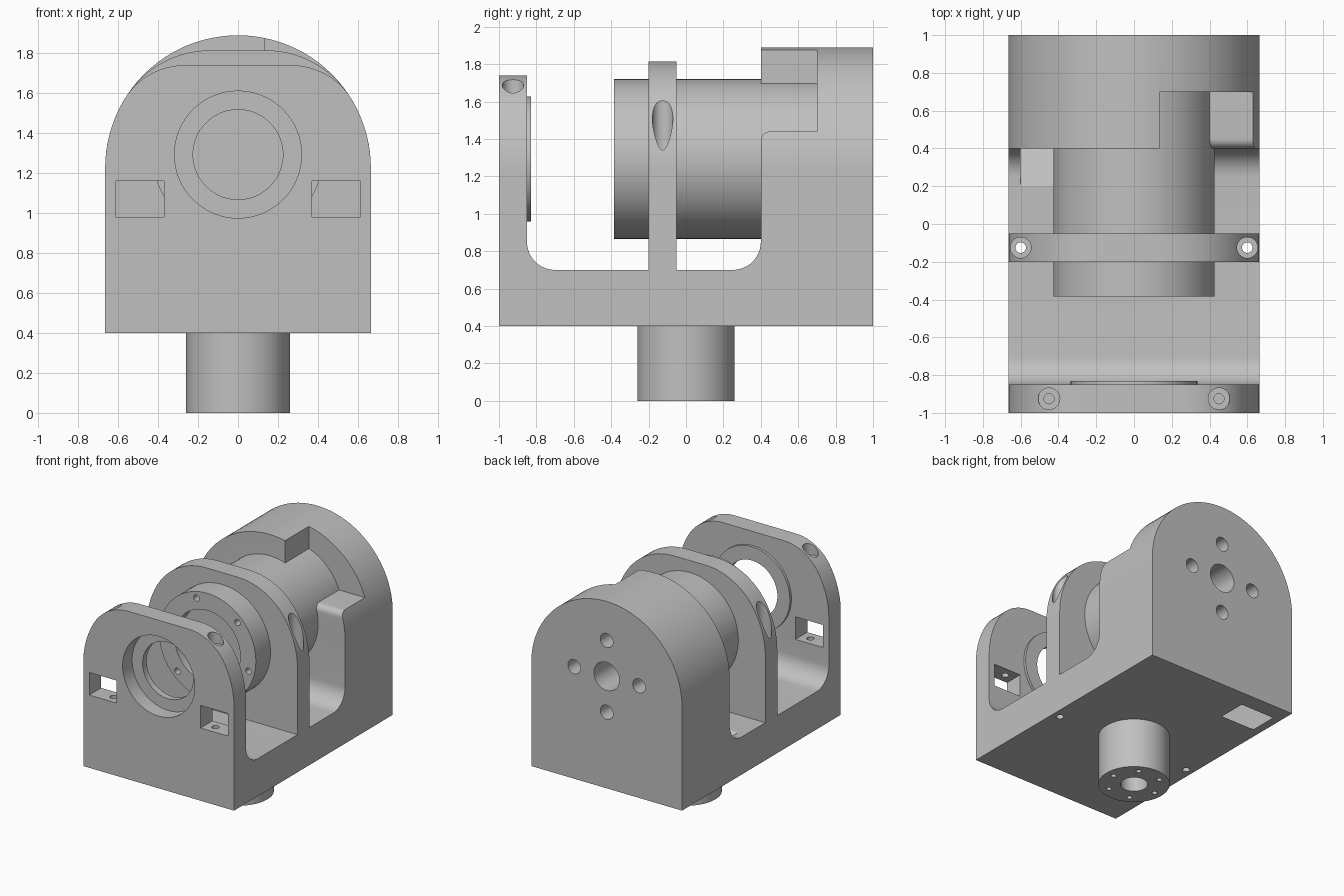
import bpy, bmesh
from math import sin, cos, pi, sqrt, atan2, radians

if "Cube" in bpy.data.objects:
    bpy.data.objects.remove(bpy.data.objects["Cube"], do_unlink=True)

GREY = (0.53, 0.53, 0.53, 1)
mat = bpy.data.materials.new("machined_grey")
mat.use_nodes = True
mat.diffuse_color = GREY
mat.node_tree.nodes["Principled BSDF"].inputs["Base Color"].default_value = GREY

W = 0.665          # half width, also the arch radius
BOTTOM = 0.4       # underside of the housing
FLOOR = 0.7        # floor of the open bays
ARCH_Z = 1.225     # centre of the arch
AXIS_Z = 1.293     # centre line of the barrel


def prism(name, points, axis, lo, hi):
    """Extrude a closed 2D profile along an axis."""
    def place(a, b, t):
        return {"x": (t, a, b), "y": (a, t, b), "z": (a, b, t)}[axis]
    bm = bmesh.new()
    face = bm.faces.new([bm.verts.new(place(a, b, lo)) for a, b in points])
    new = bmesh.ops.extrude_face_region(bm, geom=[face])["geom"]
    moved = [v for v in new if isinstance(v, bmesh.types.BMVert)]
    bmesh.ops.translate(bm, verts=moved, vec=place(0, 0, hi - lo))
    bmesh.ops.recalc_face_normals(bm, faces=bm.faces)
    mesh = bpy.data.meshes.new(name)
    bm.to_mesh(mesh)
    bm.free()
    mesh.materials.append(mat)
    obj = bpy.data.objects.new(name, mesh)
    bpy.context.scene.collection.objects.link(obj)
    return obj


def arc(cx, cy, r, start, end, n):
    return [(cx + r * cos(start + (end - start) * i / n),
             cy + r * sin(start + (end - start) * i / n)) for i in range(n + 1)]


def rod(name, centre, r, axis, lo, hi, n=64):
    return prism(name, arc(*centre, r, 0, 2 * pi, n)[:-1], axis, lo, hi)


def rect(a0, a1, b0, b1):
    return [(a0, b0), (a1, b0), (a1, b1), (a0, b1)]


def cut(obj, cutter):
    """Subtract the cutter, bake the result and discard the cutter."""
    mod = obj.modifiers.new("cut", "BOOLEAN")
    mod.operation, mod.solver, mod.object = "DIFFERENCE", "EXACT", cutter
    cutter.hide_render = True
    graph = bpy.context.evaluated_depsgraph_get()
    baked = bpy.data.meshes.new_from_object(obj.evaluated_get(graph))
    obj.modifiers.clear()
    obj.data = baked
    bpy.data.objects.remove(cutter, do_unlink=True)


def arch(cap=None, fillet=0):
    """Arched wall outline, optionally flattened at a height with soft corners."""
    if cap is None:
        top = arc(0, ARCH_Z, W, 0, pi, 48)
    else:
        h = cap - fillet - ARCH_Z
        cx = sqrt((W - fillet) ** 2 - h * h)
        a = atan2(h, cx)
        half = arc(0, ARCH_Z, W, 0, a, 10) + arc(cx, cap - fillet, fillet, a, pi / 2, 14)[1:]
        top = half + [(-x, z) for x, z in reversed(half)]
    return [(-W, BOTTOM), (W, BOTTOM)] + top


# Housing: front wall, middle support and rear block
front = prism("front_bracket", arch(1.74, 0.35), "y", -1, -0.2)
middle = prism("middle_support", arch(1.815, 0.5), "y", -0.2, -0.05)
rear = prism("rear_housing", arch(), "y", -0.05, 1)

# Open bays with rounded floor corners
R = 0.15
front_bay = arc(-0.85 + R, FLOOR + R, R, pi, 1.5 * pi, 12)
cut(front, prism("bay", front_bay + [(-0.1, FLOOR), (-0.1, 2.1), (-0.85, 2.1)], "x", -1, 1))
rear_bay = arc(0.4 - R, FLOOR + R, R, 1.5 * pi, 2 * pi, 12)
cut(rear, prism("bay", [(-0.2, FLOOR)] + rear_bay + [(0.4, 2.1), (-0.2, 2.1)], "x", -1, 1))

# Bearing seat and its rim on the front wall
rim = rod("bearing_rim", (0, AXIS_Z), 0.335, "y", -0.855, -0.83)
cut(front, rod("seat", (0, AXIS_Z), 0.318, "y", -1.1, -0.88))
for part in (front, rim):
    cut(part, rod("opening", (0, AXIS_Z), 0.225, "y", -1.1, -0.6))

# Nut windows and bolt holes on both sides
for s in (-1, 1):
    xs = sorted((s * 0.37, s * 0.612))
    cut(front, prism("window", rect(*xs, 0.98, 1.16), "y", -1.1, -0.7))
    cut(front, rod("bolt_head", (s * 0.45, -0.925), 0.057, "z", 1.62, 2, 32))
    cut(front, rod("bolt", (s * 0.45, -0.925), 0.027, "z", 0.88, 2, 24))
    cut(middle, rod("bolt_head", (s * 0.6, -0.125), 0.055, "z", 1.3, 2, 32))
    cut(middle, rod("bolt", (s * 0.6, -0.125), 0.028, "z", 0.3, 2, 24))

# Stepped notch in the rear block with a rounded front edge
notch = [(0.3, 1.39)] + arc(0.45, 1.39, 0.05, pi, pi / 2, 8) + [(0.7, 1.44), (0.7, 2), (0.3, 2)]
cut(rear, prism("notch", notch, "x", 0.135, 1))

# Sloping cable duct from the bay floor to the underside
duct = [(0.655, 0.39), (0.875, 0.39), (0.4, 0.85), (0.2, 0.85), (0.2, FLOOR)]
cut(rear, prism("duct", duct, "x", -0.6, -0.3))

# Mounting holes in the back face
cut(rear, rod("shaft_hole", (0, AXIS_Z), 0.112, "y", 0.6, 1.1, 40))
for i in range(4):
    a = i * pi / 2
    pos = (0.286 * cos(a), AXIS_Z + 0.286 * sin(a))
    cut(rear, rod("mount_hole", pos, 0.056, "y", 0.8, 1.1, 28))

# Barrel with recessed end and ring of screw holes
barrel = rod("barrel", (0, AXIS_Z), 0.427, "y", -0.385, 0.58, 72)
barrel_tail = rod("barrel_tail", (0, AXIS_Z), 0.427, "y", 0.58, 0.72, 72)
cut(barrel_tail, rod("shaft_hole", (0, AXIS_Z), 0.112, "y", 0.6, 0.8, 40))
cut(barrel, rod("recess", (0, AXIS_Z), 0.29, "y", -0.5, -0.29))

# Pivot post under the housing
post = rod("pivot_post", (0, 0), 0.26, "z", 0, 0.42)
cut(post, rod("post_bore", (0, 0), 0.1, "z", -0.1, 0.35, 40))

# Six screw holes in each round end
for i in range(6):
    a = radians(45 + 60 * i)
    cut(barrel, rod("screw", (0.375 * cos(a), AXIS_Z + 0.375 * sin(a)), 0.025, "y", -0.5, -0.25, 16))
    a = radians(60 * i)
    cut(post, rod("screw", (0.195 * cos(a), 0.195 * sin(a)), 0.02, "z", -0.1, 0.15, 16))

# Smooth curved walls, keep the machined edges sharp
parts = [front, middle, rear, rim, barrel, barrel_tail, post]
bpy.ops.object.select_all(action="DESELECT")
for part in parts:
    part.select_set(True)
bpy.context.view_layer.objects.active = front
bpy.ops.object.shade_smooth_by_angle(angle=radians(30))
